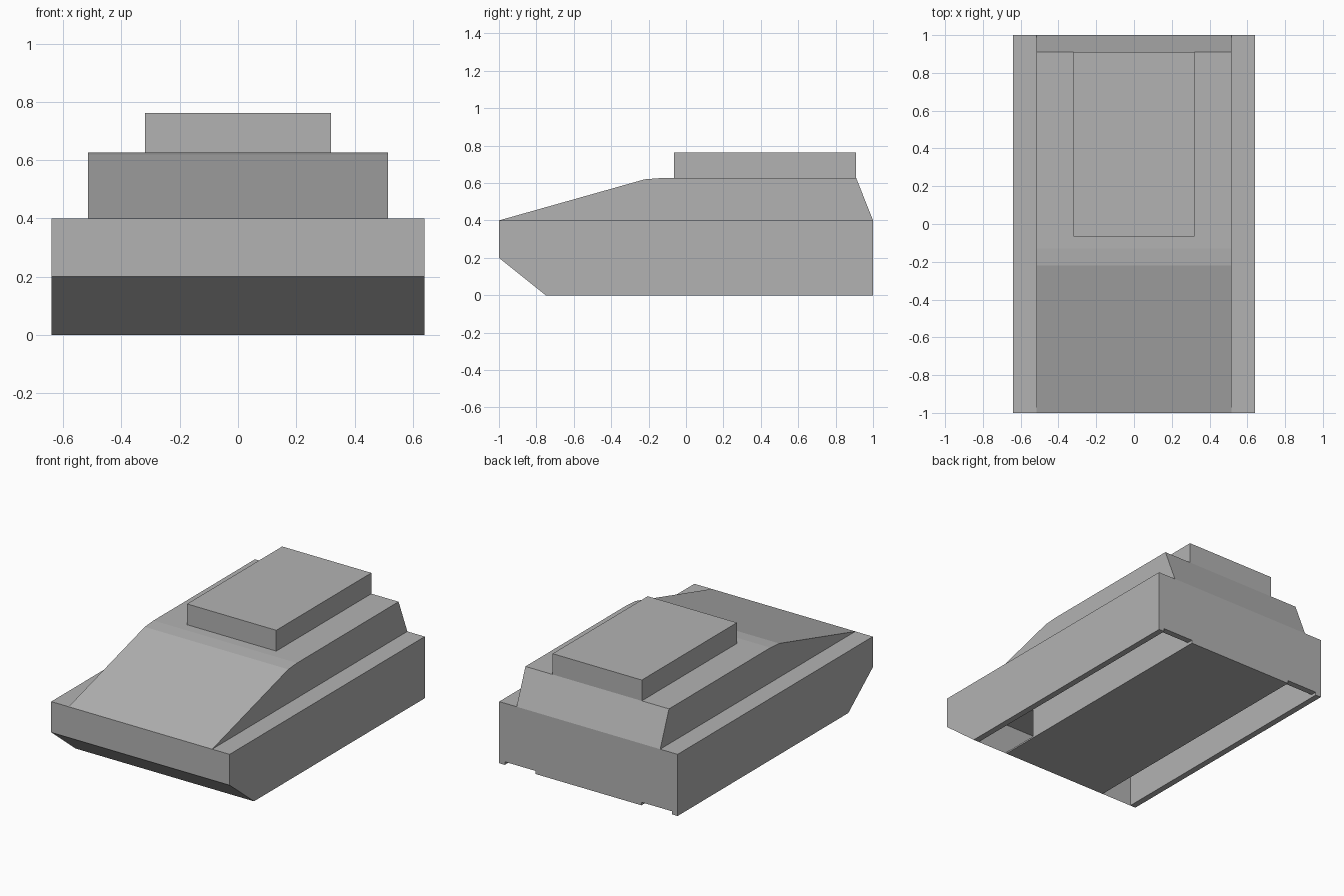
import bpy, bmesh

cube = bpy.data.objects.get("Cube")
if cube:
    bpy.data.objects.remove(cube, do_unlink=True)

grey = bpy.data.materials.new("plain_grey")
grey.use_nodes = True
grey.diffuse_color = (0.45, 0.45, 0.45, 1)
grey.node_tree.nodes["Principled BSDF"].inputs["Base Color"].default_value = grey.diffuse_color


def prism(name, profile, x0, x1):
    """Extrude a (y, z) side profile from x0 to x1."""
    bm = bmesh.new()
    face = bm.faces.new([bm.verts.new((x0, y, z)) for y, z in profile])
    moved = bmesh.ops.extrude_face_region(bm, geom=[face])["geom"]
    verts = [v for v in moved if isinstance(v, bmesh.types.BMVert)]
    bmesh.ops.translate(bm, verts=verts, vec=(x1 - x0, 0, 0))
    bmesh.ops.recalc_face_normals(bm, faces=bm.faces)
    mesh = bpy.data.meshes.new(name)
    bm.to_mesh(mesh)
    bm.free()
    mesh.materials.append(grey)
    obj = bpy.data.objects.new(name, mesh)
    bpy.context.collection.objects.link(obj)
    return obj


def box(name, x0, x1, y0, y1, z0, z1):
    return prism(name, [(y0, z0), (y1, z0), (y1, z1), (y0, z1)], x0, x1)


def cut(target, cutter):
    cutter.hide_render = True
    cutter.hide_viewport = True
    mod = target.modifiers.new(cutter.name, 'BOOLEAN')
    mod.operation = 'DIFFERENCE'
    mod.solver = 'EXACT'
    mod.object = cutter


# Lower hull with side skirts, hollowed from below
hull = prism("lower_hull", [(-1, 0.2), (-0.75, 0), (1, 0), (1, 0.4), (-1, 0.4)], -0.64, 0.64)
cut(hull, box("hull_cavity", -0.6, 0.6, -0.75, 0.96, -0.1, 0.2))
for side, x in (("left", 0.38), ("right", -0.6)):
    cut(hull, box(side + "_rear_notch", x, x + 0.22, 0.9, 1.1, -0.1, 0.02))

# Belly between the track channels, with a thin plate reaching the nose
box("belly", -0.38, 0.38, -0.5, 0.96, 0, 0.2)
box("belly_front_plate", -0.38, 0.38, -0.75, -0.5, 0, 0.01)

# Sloped upper hull and roof block
prism("upper_hull", [(-1, 0.4), (1, 0.4), (0.91, 0.627), (-0.13, 0.627), (-0.22, 0.62)], -0.515, 0.515)
box("roof_block", -0.32, 0.32, -0.065, 0.91, 0.627, 0.762)
